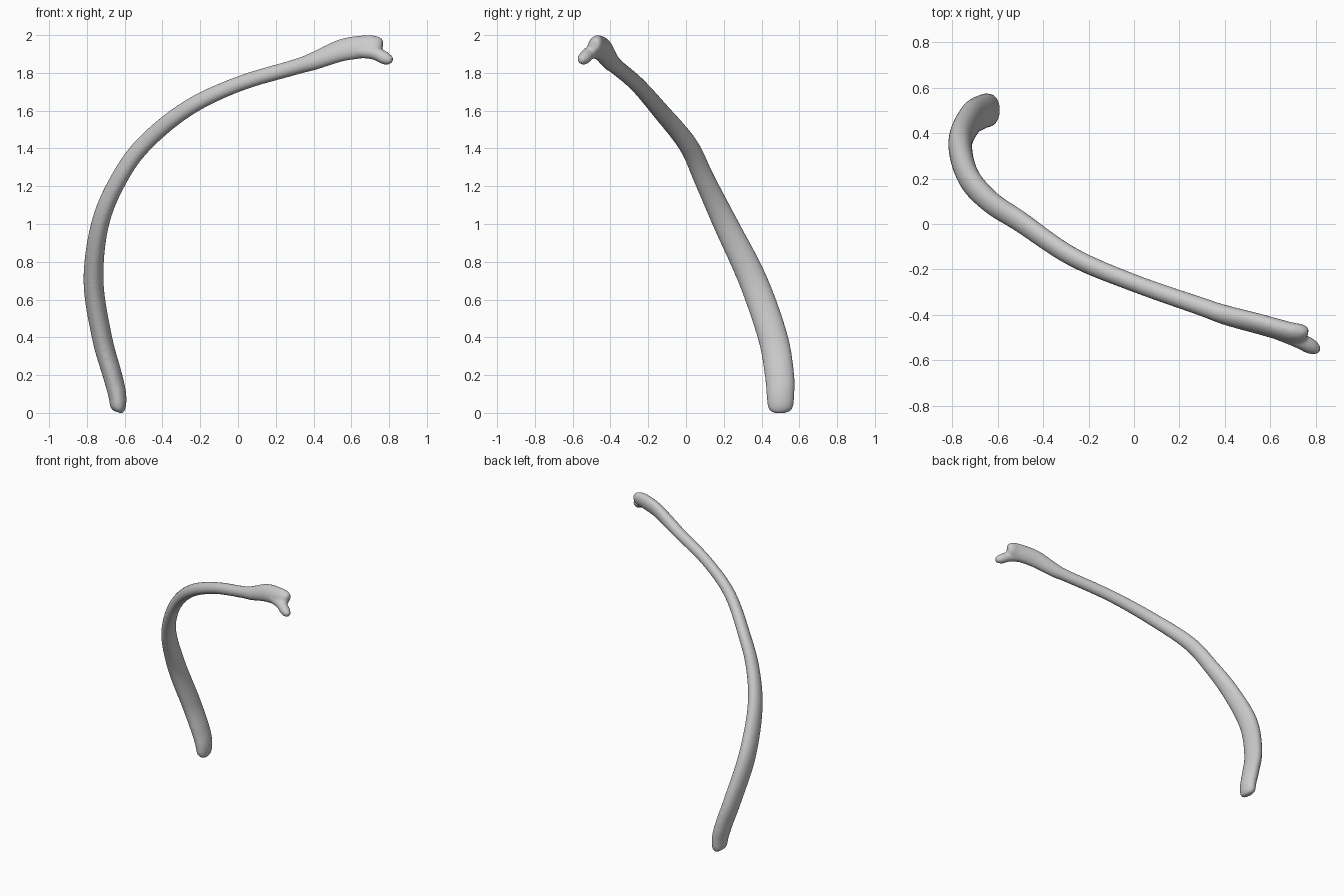
import bpy
import bmesh
import math
from mathutils import Vector

if "Cube" in bpy.data.objects:
    bpy.data.objects.remove(bpy.data.objects["Cube"], do_unlink=True)

SIDES = 24
STEPS = 8

# Stations along each part: x, y, z, half width, half thickness
SHAFT = [
    (-.64, .50, .005, .045, .025),
    (-.635, .50, .03, .066, .041),
    (-.64, .50, .10, .074, .048),
    (-.665, .495, .2, .078, .051),
    (-.72, .46, .4, .079, .053),
    (-.765, .355, .7, .076, .053),
    (-.73, .21, 1, .066, .047),
    (-.635, .10, 1.23, .056, .044),
    (-.5, .01, 1.42, .052, .042),
    (-.27, -.145, 1.61, .046, .04),
    (0, -.26, 1.74, .042, .038),
    (.3, -.365, 1.83, .042, .04),
    (.4, -.4, 1.862, .049, .042),
    (.55, -.44, 1.92, .062, .042),
    (.68, -.475, 1.94, .062, .042),
    (.74, -.48, 1.945, .05, .036),
    (.765, -.485, 1.945, .03, .02),
]
NUB = [
    (.62, -.47, 1.915, .035, .035),
    (.72, -.51, 1.905, .035, .035),
    (.78, -.54, 1.877, .034, .034),
    (.815, -.558, 1.865, .018, .018),
]


def smooth_path(rows):
    """Catmull-Rom interpolation of every value in the station rows."""
    rows = [Vector(r) for r in rows]
    padded = [rows[0]] + rows + [rows[-1]]
    result = []
    for p, q, r, s in zip(padded, padded[1:], padded[2:], padded[3:]):
        for i in range(STEPS):
            t = i / STEPS
            result.append(q + (r - p) * t / 2
                          + (p * 2 - q * 5 + r * 4 - s) * t ** 2 / 2
                          + (q * 3 - p - r * 3 + s) * t ** 3 / 2)
    result.append(rows[-1])
    return result


def sweep(bm, rows):
    """Closed tube of elliptical rings, twisting as it climbs."""
    path = smooth_path(rows)
    centres = [Vector(p[:3]) for p in path]
    rings = []
    for i, (centre, station) in enumerate(zip(centres, path)):
        ahead = centres[min(i + 2, len(path) - 1)]
        tangent = (ahead - centres[max(i - 2, 0)]).normalized()
        twist = .17 * centre.z ** 2
        wide = Vector((0, 1 - twist, .3 + twist))
        wide = (wide - tangent * wide.dot(tangent)).normalized()
        thin = tangent.cross(wide)
        ring = []
        for k in range(SIDES):
            angle = math.tau * k / SIDES
            ring.append(bm.verts.new(centre
                                     + wide * station[3] * math.cos(angle)
                                     + thin * station[4] * math.sin(angle)))
        rings.append(ring)
    for low, high in zip(rings, rings[1:]):
        for k in range(SIDES):
            n = (k + 1) % SIDES
            bm.faces.new((low[k], low[n], high[n], high[k]))
    bm.faces.new(rings[0][::-1])
    bm.faces.new(rings[-1])


# Curved shaft with flared head, and the small nub beside it
bm = bmesh.new()
sweep(bm, SHAFT)
sweep(bm, NUB)
bmesh.ops.recalc_face_normals(bm, faces=bm.faces)
mesh = bpy.data.meshes.new("rib_bone")
bm.to_mesh(mesh)
bm.free()
bone = bpy.data.objects.new("rib_bone", mesh)
bpy.context.collection.objects.link(bone)

# Single grey material
grey = bpy.data.materials.new("bone grey")
grey.use_nodes = True
colour = (.6, .6, .6, 1)
grey.diffuse_color = colour
grey.node_tree.nodes["Principled BSDF"].inputs["Base Color"].default_value = colour
mesh.materials.append(grey)

# Fuse both parts into one soft surface
fuse = bone.modifiers.new("fuse", "REMESH")
fuse.mode = "VOXEL"
fuse.voxel_size = .009
fuse.use_smooth_shade = True
soften = bone.modifiers.new("soften", "SMOOTH")
soften.factor = .5
soften.iterations = 5
